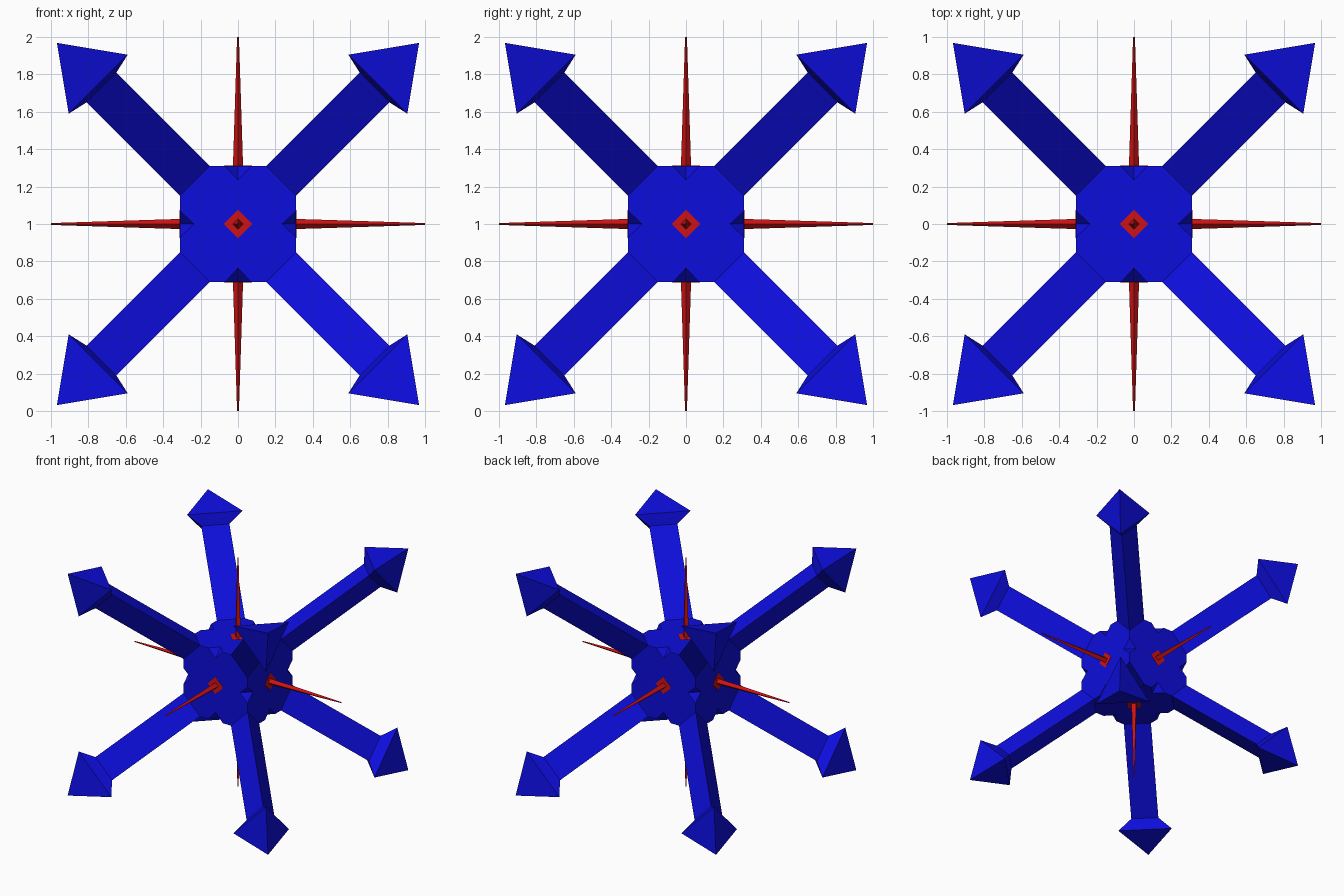
import bpy
import bmesh
from itertools import product
from mathutils import Vector

if "Cube" in bpy.data.objects:
    bpy.data.objects.remove(bpy.data.objects["Cube"], do_unlink=True)

CENTRE = Vector((0, 0, 1))
HALF, FLAT = 0.31, 0.15        # hub half size, half length of its edges
NOTCH, DIP = 0.07, 0.235       # notch half length, notch inner point
SIGNS = (-1, 1)


def make_material(name, colour):
    mat = bpy.data.materials.new(name)
    mat.use_nodes = True
    mat.diffuse_color = colour
    mat.node_tree.nodes["Principled BSDF"].inputs["Base Color"].default_value = colour
    return mat


blue = make_material("deep_blue", (0.004, 0.004, 0.72, 1))
red = make_material("red", (0.62, 0.006, 0.006, 1))


def build(name, polygons, mat):
    """Join polygons into one closed flat-shaded object."""
    bm = bmesh.new()
    for poly in polygons:
        bm.faces.new([bm.verts.new(Vector(p) + CENTRE) for p in poly])
    bmesh.ops.remove_doubles(bm, verts=bm.verts[:], dist=0.0005)
    bmesh.ops.recalc_face_normals(bm, faces=bm.faces[:])
    mesh = bpy.data.meshes.new(name)
    bm.to_mesh(mesh)
    bm.free()
    mesh.materials.append(mat)
    obj = bpy.data.objects.new(name, mesh)
    bpy.context.collection.objects.link(obj)


def on_axis(k, along, a, b):
    """Point with one coordinate on axis k and the others on the next two axes."""
    v = [0, 0, 0]
    v[k], v[(k + 1) % 3], v[(k + 2) % 3] = along, a, b
    return v


def corner_ring(signs, reach, drop):
    """Triangle across a diagonal: each point has one coordinate shortened."""
    return [[s * (reach - drop * (i == j)) for j, s in enumerate(signs)]
            for i in range(3)]


def loft(rings):
    """Side walls and two end caps between matching rings."""
    polys = [rings[0], rings[-1]]
    for low, high in zip(rings, rings[1:]):
        n = len(low)
        polys += [[low[i], low[(i + 1) % n], high[(i + 1) % n], high[i]]
                  for i in range(n)]
    return polys


# Hub: truncated cube with a notch in the middle of every edge
hub = []
for k, s in product(range(3), SIGNS):
    side = [(FLAT, HALF), (NOTCH, HALF), (0, DIP), (-NOTCH, HALF), (-FLAT, HALF)]
    outline = []
    for turn in range(4):
        outline += side
        side = [(-b, a) for a, b in side]
    hub.append([on_axis(k, s * HALF, a, b) for a, b in outline])
for k, e, s, t in product(range(3), SIGNS, SIGNS, SIGNS):
    hub.append([on_axis(k, e * NOTCH, s * HALF, t * HALF),
                on_axis(k, 0, s * HALF, t * DIP),
                on_axis(k, 0, s * DIP, t * HALF)])
for signs in product(SIGNS, repeat=3):
    hub.append(corner_ring(signs, HALF, HALF - FLAT))
build("hub", hub, blue)

# Arms: triangular shafts with flared arrow heads towards the eight corners
for signs in product(SIGNS, repeat=3):
    shaft = HALF - FLAT
    rings = [corner_ring(signs, HALF, shaft),
             corner_ring(signs, 0.81, shaft),
             corner_ring(signs, 0.905, 0.315)]
    polys = loft(rings)
    polys.pop(1)
    tip = [s * 0.968 for s in signs]
    polys += [[rings[-1][i], rings[-1][(i + 1) % 3], tip] for i in range(3)]
    build("arrow_arm", polys, blue)

# Spikes: thin four-sided needles on diamond plates, one per hub face
for k, s in product(range(3), SIGNS):
    profile = [(0.305, 0.075), (0.312, 0.075), (0.312, 0.027), (1.0, 0.005)]
    rings = [[on_axis(k, s * d, a * r, b * r)
              for a, b in ((1, 0), (0, 1), (-1, 0), (0, -1))]
             for d, r in profile]
    build("spike", loft(rings), red)
